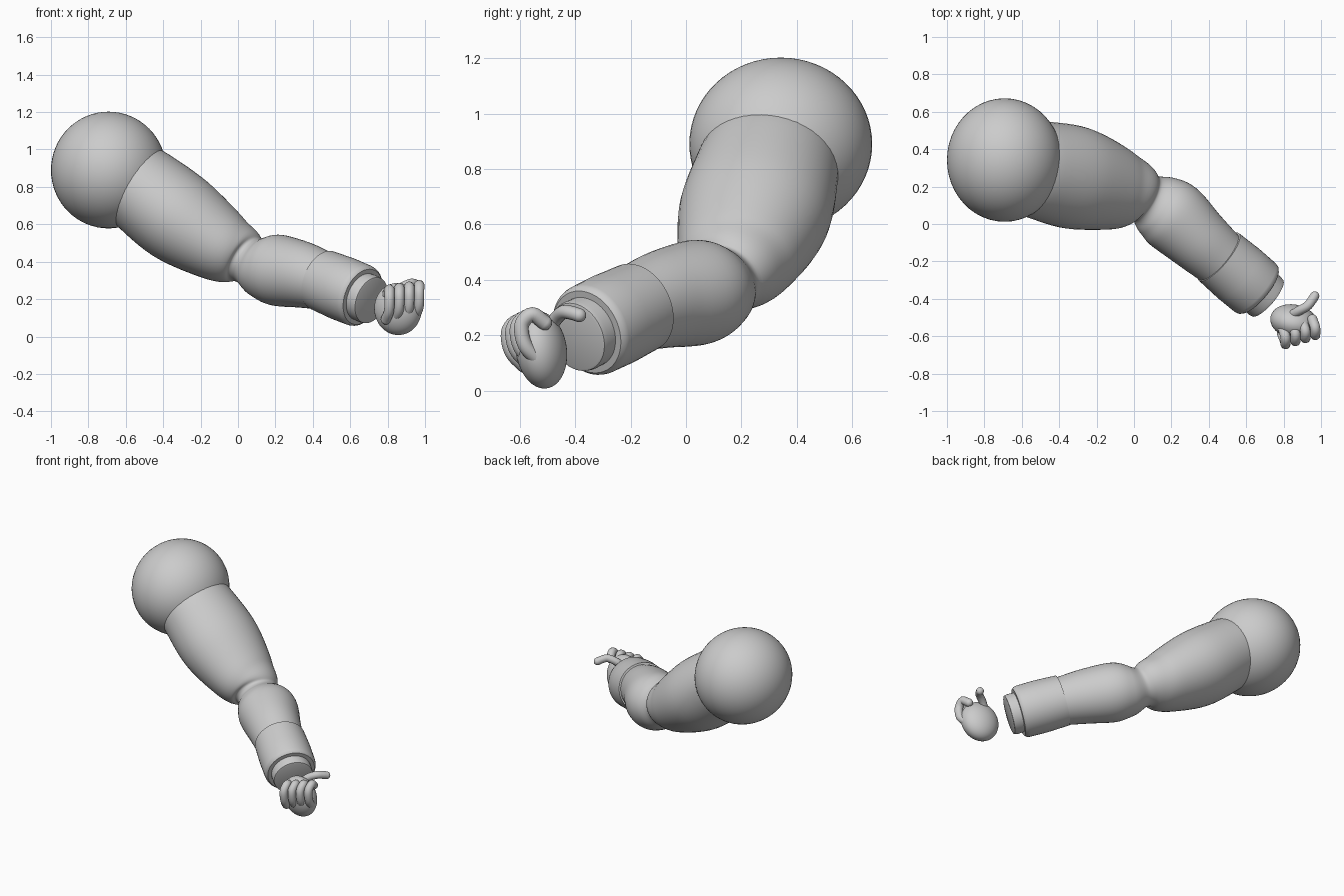
import bpy, bmesh, math
from mathutils import Vector, Matrix

if "Cube" in bpy.data.objects:
    bpy.data.objects.remove(bpy.data.objects["Cube"])

grey = bpy.data.materials.new("clay_grey")
grey.use_nodes = True
colour = (0.6, 0.6, 0.6, 1)
grey.diffuse_color = colour
grey.node_tree.nodes["Principled BSDF"].inputs["Base Color"].default_value = colour


def finish(name, bm):
    bmesh.ops.recalc_face_normals(bm, faces=bm.faces)
    mesh = bpy.data.meshes.new(name)
    bm.to_mesh(mesh)
    bm.free()
    mesh.materials.append(grey)
    ob = bpy.data.objects.new(name, mesh)
    bpy.context.collection.objects.link(ob)
    bpy.ops.object.select_all(action='DESELECT')
    ob.select_set(True)
    bpy.context.view_layer.objects.active = ob
    bpy.ops.object.shade_smooth_by_angle(angle=math.radians(40))
    return ob


def ellipsoid(name, centre, radii, turn=(0, 0, 0)):
    bm = bmesh.new()
    bmesh.ops.create_uvsphere(bm, u_segments=48, v_segments=32, radius=1)
    ob = finish(name, bm)
    rot = Matrix.Identity(4)
    for angle, axis in zip(turn, "XYZ"):
        rot = Matrix.Rotation(math.radians(angle), 4, axis) @ rot
    ob.data.transform(Matrix.Translation(centre) @ rot @ Matrix.Diagonal((*radii, 1)))
    return ob


def smooth_path(points, steps):
    """Catmull-Rom spline through stations of any dimension."""
    pts = [Vector(p) for p in points]
    pts = [2 * pts[0] - pts[1]] + pts + [2 * pts[-1] - pts[-2]]
    out = []
    for a, b, c, d in zip(pts, pts[1:], pts[2:], pts[3:]):
        for i in range(steps):
            t = i / steps
            out.append(0.5 * (2 * b + (c - a) * t + (2 * a - 5 * b + 4 * c - d) * t * t
                              + (3 * b - a - 3 * c + d) * t ** 3))
    return out + [pts[-2]]


def loft(name, stations, steps=6, sides=48):
    """Sweep an ellipse along stations (x, y, z, half width, half height)."""
    path = smooth_path(stations, steps) if steps else [Vector(s) for s in stations]
    centres = [Vector(p[:3]) for p in path]
    bm = bmesh.new()
    rings = []
    for i, p in enumerate(path):
        lo, hi = max(i - 2, 0), min(i + 2, len(path) - 1)
        tangent = (centres[hi] - centres[lo]).normalized()
        side = tangent.cross(Vector((0, 0, 1))).normalized()
        up = side.cross(tangent)
        rings.append([bm.verts.new(centres[i] + side * p[3] * math.cos(a) + up * p[4] * math.sin(a))
                      for a in (math.tau * k / sides for k in range(sides))])
    for r, s in zip(rings, rings[1:]):
        for k in range(sides):
            n = (k + 1) % sides
            bm.faces.new((r[k], r[n], s[n], s[k]))
    bm.faces.new(rings[0])
    bm.faces.new(rings[-1])
    return finish(name, bm)


def digit(name, points, radius):
    """Rounded tube for a finger or thumb."""
    path = smooth_path(points, 5)
    bm = bmesh.new()
    rings = []
    side = Vector((1, 0, 0))
    last = len(path) - 1
    for i, p in enumerate(path):
        t = (path[min(i + 1, last)] - path[max(i - 1, 0)]).normalized()
        side = (side - t * side.dot(t)).normalized()
        rings.append([bm.verts.new(p + radius * (side * math.cos(a) + t.cross(side) * math.sin(a)))
                      for a in (math.tau * k / 16 for k in range(16))])
    for r, s in zip(rings, rings[1:]):
        for k in range(16):
            n = (k + 1) % 16
            bm.faces.new((r[k], r[n], s[n], s[k]))
    for end in (path[0], path[-1]):
        bmesh.ops.create_uvsphere(bm, u_segments=16, v_segments=10, radius=radius,
                                  matrix=Matrix.Translation(end))
    return finish(name, bm)


# Shoulder ball
ellipsoid("shoulder", (-0.692, 0.342, 0.89), (0.308, 0.33, 0.312))

# Upper arm, pinched elbow and forearm in one sweep
loft("arm", [
    (-0.62, 0.31, 0.87, 0.24, 0.21),
    (-0.51, 0.29, 0.785, 0.262, 0.235),
    (-0.31, 0.245, 0.63, 0.275, 0.245),
    (-0.10, 0.19, 0.49, 0.225, 0.20),
    (0.01, 0.165, 0.435, 0.175, 0.16),
    (0.06, 0.14, 0.405, 0.135, 0.13),
    (0.125, 0.10, 0.375, 0.172, 0.165),
    (0.21, 0.04, 0.355, 0.195, 0.19),
    (0.34, -0.08, 0.33, 0.175, 0.177),
    (0.46, -0.185, 0.295, 0.157, 0.155),
])

# Cuff with a rounded outer lip, then the wrist stub
start, end = Vector((0.453, -0.175, 0.30)), Vector((0.668, -0.357, 0.212))


def along(t, r):
    return (*start.lerp(end, t), r, r)


loft("cuff", [along(0, 0.14), along(0.002, 0.166), along(0.5, 0.172), along(0.9, 0.17),
              along(0.96, 0.166), along(1, 0.155), along(1.002, 0.12)], steps=0)
loft("wrist", [along(0.7, 0.128), along(1.15, 0.132), along(1.21, 0.128), along(1.22, 0.12)], steps=0)

# Palm
ellipsoid("palm", (0.855, -0.522, 0.147), (0.128, 0.09, 0.14), (8, 0, -12))

# Four curled fingers, stepping across the palm
for i in range(4):
    x, y, z = 0.81 + 0.053 * i, 0.016 * (i - 3), 0.008 * (i - 3)
    digit(f"finger_{i + 1}", [(x - 0.015, y - 0.51, z + 0.245), (x, y - 0.555, z + 0.275),
                              (x, y - 0.59, z + 0.245), (x, y - 0.592, z + 0.20),
                              (x - 0.004, y - 0.575, z + 0.155),
                              (x - 0.02, y - 0.535, z + 0.115)], 0.027)

# Thumb pointing outward
digit("thumb", [(0.84, -0.49, 0.23), (0.88, -0.465, 0.265), (0.925, -0.44, 0.284),
                (0.95, -0.41, 0.28), (0.966, -0.385, 0.272)], 0.025)
